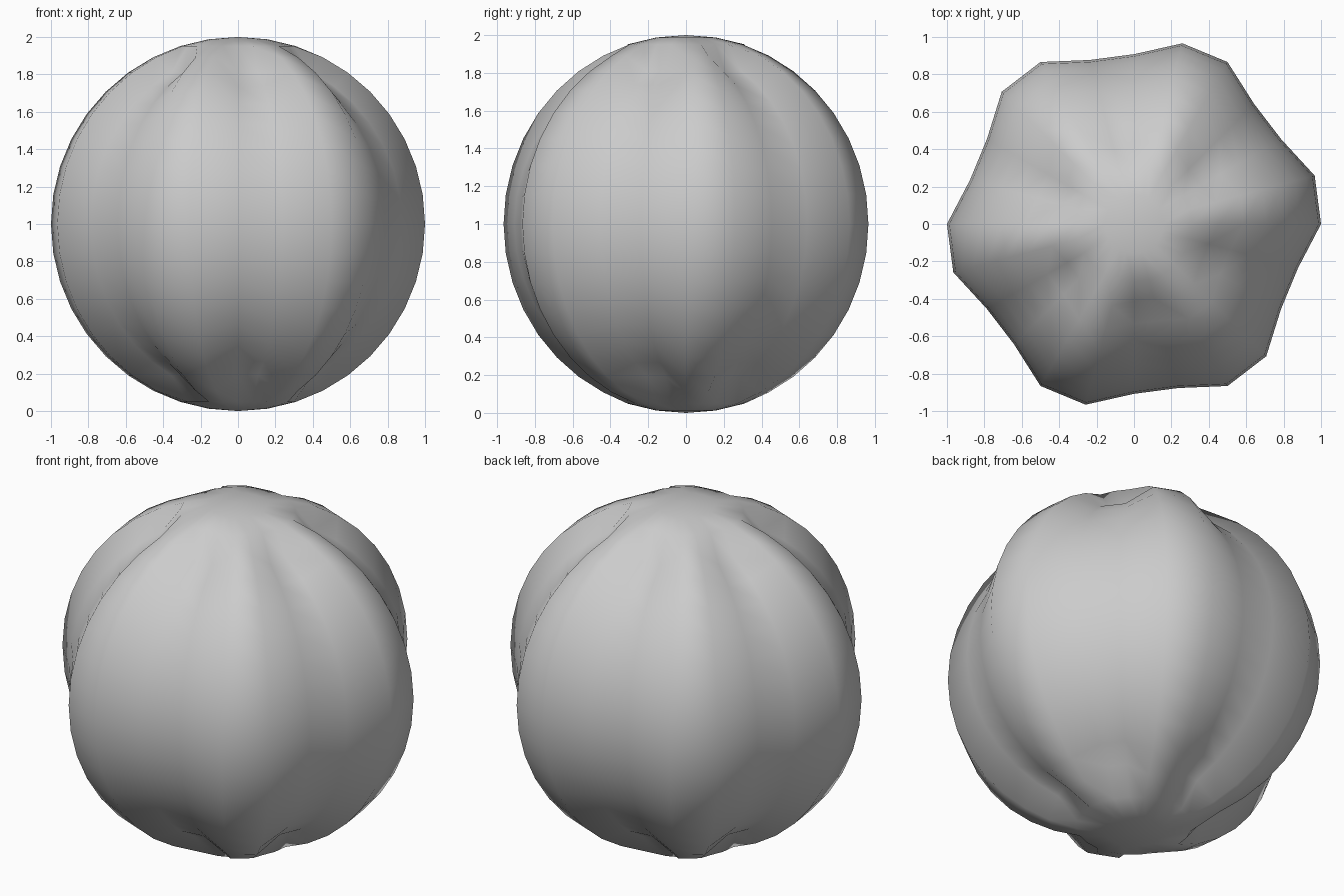
import bpy, bmesh, math

if "Cube" in bpy.data.objects:
    bpy.data.objects.remove(bpy.data.objects["Cube"])

SEGMENTS, RINGS = 24, 20
GROOVE = 0.908          # radial scale of the grooves

bm = bmesh.new()
bmesh.ops.create_uvsphere(bm, u_segments=SEGMENTS, v_segments=RINGS, radius=1.0)

# Press in six grooves, each two meridians wide, between the two polar caps
for v in bm.verts:
    meridian = round(math.degrees(math.atan2(v.co.y, v.co.x)) / (360 / SEGMENTS)) % 4
    ring = round(math.degrees(math.acos(max(-1, min(1, v.co.z)))) / (180 / RINGS))
    if meridian in (2, 3) and 3 <= ring <= RINGS - 3:
        v.co *= GROOVE

# Stand on the ground, smooth shaded
for v in bm.verts:
    v.co.z += 1.0
for f in bm.faces:
    f.smooth = True

mesh = bpy.data.meshes.new("ribbed_gourd_body")
bm.to_mesh(mesh)
bm.free()
obj = bpy.data.objects.new("ribbed_gourd_body", mesh)
bpy.context.collection.objects.link(obj)
